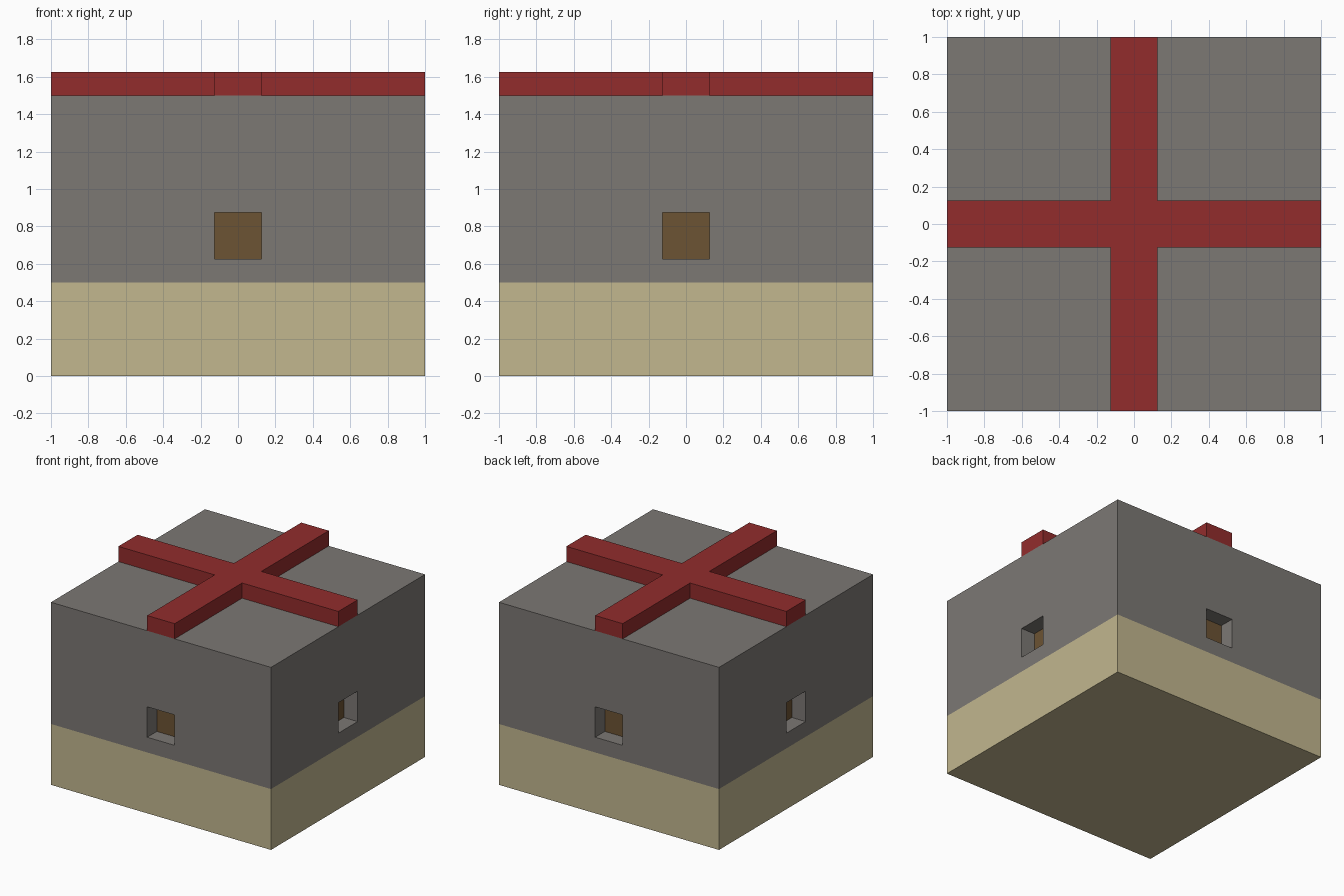
import bpy, bmesh
from mathutils import Matrix, Vector

cube = bpy.data.objects.get("Cube")
if cube:
    bpy.data.objects.remove(cube, do_unlink=True)

HALF = 1.0        # half width of the block
BASE_TOP = 0.5    # foundation height
WALL_TOP = 1.5
ARM = 0.125       # half width of roof beams and windows, also window depth
SILL, LINTEL = 0.625, 0.875


def material(name, srgb):
    color = [((c / 255 + 0.055) / 1.055) ** 2.4 for c in srgb] + [1]
    mat = bpy.data.materials.new(name)
    mat.use_nodes = True
    mat.diffuse_color = color
    mat.node_tree.nodes["Principled BSDF"].inputs["Base Color"].default_value = color
    return mat


def finish(name, bm, *mats):
    bmesh.ops.recalc_face_normals(bm, faces=bm.faces)
    mesh = bpy.data.meshes.new(name)
    bm.to_mesh(mesh)
    bm.free()
    for mat in mats:
        mesh.materials.append(mat)
    bpy.context.collection.objects.link(bpy.data.objects.new(name, mesh))


def block(bottom, top):
    bm = bmesh.new()
    place = (Matrix.Translation((0, 0, (bottom + top) / 2))
             @ Matrix.Diagonal((2 * HALF, 2 * HALF, top - bottom, 1)))
    bmesh.ops.create_cube(bm, size=1, matrix=place)
    return bm


sand = material("sand", (194, 183, 143))
stone = material("grey stone", (124, 120, 116))
red = material("dark red", (146, 44, 44))
wood = material("brown wood", (108, 83, 51))

# Foundation slab
finish("foundation", block(0, BASE_TOP), sand)

# Wall block: slice around the windows, then sink one opening on each side
bm = block(BASE_TOP, WALL_TOP)
cuts = [("X", -ARM), ("X", ARM), ("Y", -ARM), ("Y", ARM), ("Z", SILL), ("Z", LINTEL)]
for axis, pos in cuts:
    normal = Vector([axis == a for a in "XYZ"])
    bmesh.ops.bisect_plane(bm, geom=bm.verts[:] + bm.edges[:] + bm.faces[:],
                           plane_co=normal * pos, plane_no=normal)
bm.normal_update()
windows = []
for face in bm.faces:
    c = face.calc_center_median()
    if abs(face.normal.z) < 0.5 and SILL < c.z < LINTEL and min(abs(c.x), abs(c.y)) < ARM:
        windows.append(face)
for face in windows:
    inward = -face.normal * ARM
    pane = bmesh.ops.extrude_face_region(bm, geom=[face])["geom"]
    bmesh.ops.translate(bm, vec=inward, verts=[v for v in pane if isinstance(v, bmesh.types.BMVert)])
    for item in pane:
        if isinstance(item, bmesh.types.BMFace):
            item.material_index = 1
    if face.is_valid:
        bmesh.ops.delete(bm, geom=[face], context="FACES_ONLY")
finish("wall_block", bm, stone, wood)

# Roof cross: one arm turned four times gives the outline, raised into beams
bm = bmesh.new()
arm = [Vector((HALF, -ARM, WALL_TOP)), Vector((HALF, ARM, WALL_TOP)), Vector((ARM, ARM, WALL_TOP))]
outline = []
for turn in range(4):
    spin = Matrix.Rotation(turn * 1.5707963, 3, "Z")
    outline += [bm.verts.new(spin @ p) for p in arm]
under = bm.faces.new(outline)
raised = bmesh.ops.extrude_face_region(bm, geom=[under], use_keep_orig=True)["geom"]
bmesh.ops.translate(bm, vec=(0, 0, ARM), verts=[v for v in raised if isinstance(v, bmesh.types.BMVert)])
finish("roof_cross", bm, red)
